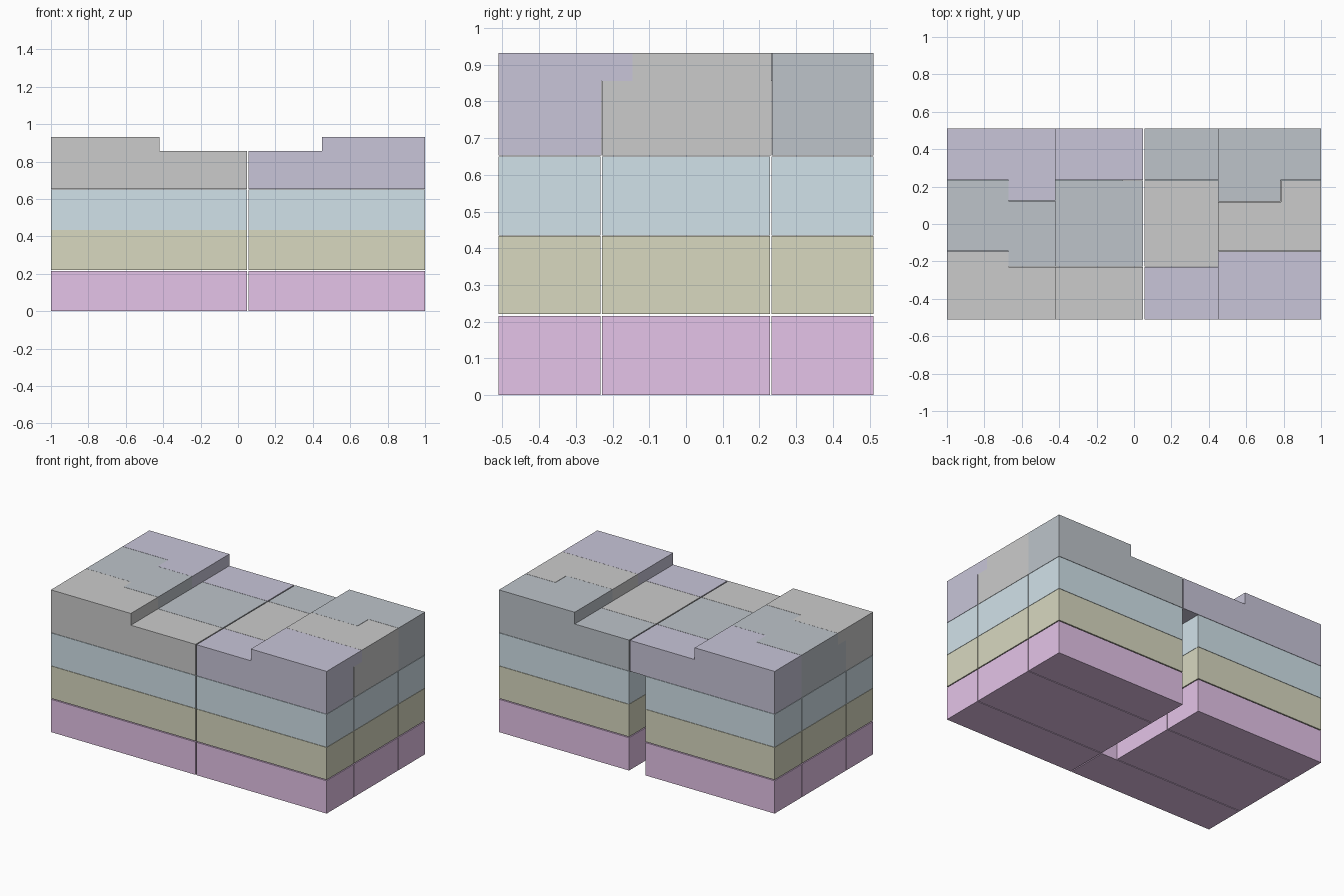
import bpy, bmesh
from itertools import product

if "Cube" in bpy.data.objects:
    bpy.data.objects.remove(bpy.data.objects["Cube"])


def material(name, rgb):
    m = bpy.data.materials.new(name)
    m.diffuse_color = (*rgb, 1)
    m.use_nodes = True
    m.node_tree.nodes["Principled BSDF"].inputs["Base Color"].default_value = m.diffuse_color
    return m


PINK = material("pink", (.78, .55, .81))
OLIVE = material("olive", (.69, .69, .53))
BLUE = material("blue", (.64, .76, .82))
PURPLE = material("purple", (.58, .56, .69))
SLATE = material("slate", (.51, .55, .59))


def solid(name, boxes, mat=None):
    """One clean solid from boxes (x0, x1, y0, y1, z0, z1): only outer faces are kept."""
    ax = [sorted({v for b in boxes for v in b[2 * i:2 * i + 2]}) for i in range(3)]

    def filled(c):
        if any(k < 0 or k >= len(ax[i]) - 1 for i, k in enumerate(c)):
            return False
        mid = [(ax[i][k] + ax[i][k + 1]) / 2 for i, k in enumerate(c)]
        return any(all(b[2 * i] < mid[i] < b[2 * i + 1] for i in range(3)) for b in boxes)

    bm = bmesh.new()
    for c in product(*[range(len(a) - 1) for a in ax]):
        if not filled(c):
            continue
        for i, side in product(range(3), (0, 1)):
            n = list(c)
            n[i] += 2 * side - 1
            if filled(n):
                continue
            j, k = (i + 1) % 3, (i + 2) % 3
            verts = []
            for dj, dk in ((0, 0), (1, 0), (1, 1), (0, 1)):
                p = [0, 0, 0]
                p[i], p[j], p[k] = ax[i][c[i] + side], ax[j][c[j] + dj], ax[k][c[k] + dk]
                verts.append(bm.verts.new(p))
            bm.faces.new(verts if side else verts[::-1])
    bmesh.ops.remove_doubles(bm, verts=bm.verts, dist=1e-4)
    bmesh.ops.dissolve_limit(bm, angle_limit=.01, verts=bm.verts, edges=bm.edges)
    bmesh.ops.recalc_face_normals(bm, faces=bm.faces)
    me = bpy.data.meshes.new(name)
    bm.to_mesh(me)
    bm.free()
    ob = bpy.data.objects.new(name, me)
    bpy.context.collection.objects.link(ob)
    if mat:
        me.materials.append(mat)
    return ob


# Lower storeys: three rows of two blocks, back and middle left blocks are shorter
rows = {"front": (-.51, -.233), "middle": (-.228, .228), "back": (.233, .51)}
LX, RX = .049, .056
storeys = [("ground", 0, .215, PINK), ("first", .221, .433, OLIVE), ("second", .435, .65, BLUE)]
for (level, z0, z1, mat), (row, ys) in product(storeys, rows.items()):
    left_end = LX if row == "front" else -.062
    solid(f"{level}_{row}_left_block", [(-1, left_end, *ys, z0, z1)], mat)
    solid(f"{level}_{row}_right_block", [(RX, 1, *ys, z0, z1)], mat)

# Top storey: blocks with raised caps that overlap their neighbours
Z0, Z1, Z2 = .652, .855, .932


def top_block(side, row, caps, mat=None):
    x0, x1 = (-1, LX) if side == "left" else (RX, 1)
    y0, y1 = {"front": (-.51, -.23), "middle": (-.228, .232), "back": (.234, .51)}[row]
    solid(f"top_{row}_{side}_block",
          [(x0, x1, y0, y1, Z0, Z1)] + [(*c, Z1, Z2) for c in caps], mat)


top_block("left", "front", [(-1, -.67, -.51, -.146), (-.67, -.42, -.51, -.23)])
top_block("left", "middle", [(-1, -.67, -.145, .232), (-.67, -.42, -.228, .124)], SLATE)
top_block("left", "back", [(-1, -.67, .234, .51), (-.67, -.42, .125, .51)], PURPLE)
top_block("right", "front", [(.45, 1, -.51, -.146)], PURPLE)
top_block("right", "middle", [(.45, .785, -.145, .118), (.785, 1, -.145, .232)])
top_block("right", "back", [(.45, .783, .119, .51), (.783, 1, .234, .51)], SLATE)
